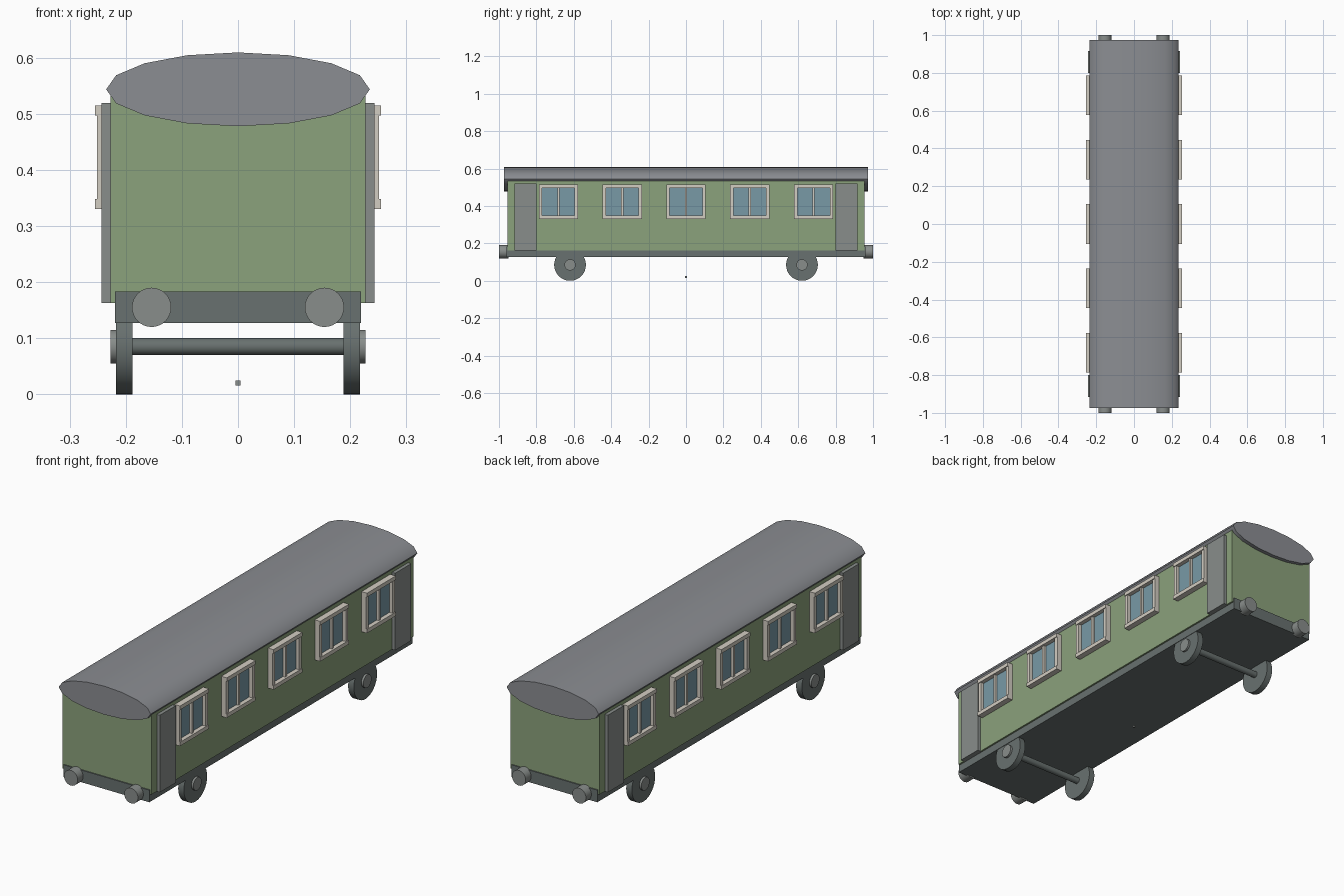
import bpy, math

if "Cube" in bpy.data.objects:
    bpy.data.objects.remove(bpy.data.objects["Cube"])


def mat(name, c):
    m = bpy.data.materials.new(name)
    m.diffuse_color = (*c, 1)
    m.use_nodes = True
    m.node_tree.nodes["Principled BSDF"].inputs["Base Color"].default_value = m.diffuse_color
    return m


green = mat("green_paint", (0.26, 0.36, 0.20))
roof_grey = mat("roof_grey", (0.26, 0.27, 0.29))
dark = mat("dark_metal", (0.14, 0.165, 0.16))
metal = mat("mid_metal", (0.25, 0.27, 0.26))
cream = mat("cream_trim", (0.65, 0.61, 0.54))
glass = mat("blue_glass", (0.19, 0.32, 0.38))


def box(name, x, y, z, m):
    """Box from (min, max) ranges per axis."""
    bpy.ops.mesh.primitive_cube_add(size=1, location=[(a + b) / 2 for a, b in (x, y, z)])
    o = bpy.context.object
    o.name = name
    o.scale = [abs(b - a) for a, b in (x, y, z)]
    bpy.ops.object.transform_apply(location=False, rotation=False, scale=True)
    o.data.materials.append(m)
    return o


def cyl(name, axis, r, a, b, c, m, sides=32, squash=1):
    """Cylinder along x or y from a to b; c holds the other two coordinates."""
    mid = (a + b) / 2
    loc = (mid, c[0], c[1]) if axis == 'x' else (c[0], mid, c[1])
    rot = (0, math.pi / 2, 0) if axis == 'x' else (math.pi / 2, 0, 0)
    bpy.ops.mesh.primitive_cylinder_add(vertices=sides, radius=r, depth=abs(b - a),
                                        location=loc, rotation=rot)
    o = bpy.context.object
    o.name = name
    bpy.ops.object.transform_apply(location=False, rotation=True, scale=False)
    o.scale.z = squash
    bpy.ops.object.transform_apply(location=False, rotation=False, scale=True)
    bpy.ops.object.shade_smooth_by_angle(angle=math.radians(50))
    o.data.materials.append(m)
    return o


# Body, chassis, 16-sided oval roof
box("carriage_body", (-.227, .227), (-.955, .955), (.163, .535), green)
box("chassis", (-.219, .219), (-.96, .96), (.127, .183), dark)
cyl("roof", 'y', .235, -.973, .973, (0, .5435), roof_grey, 16, .28)
# Small block under the floor
box("underfloor_block", (-.0045, .0045), (-.0045, .0045), (.016, .025), metal)

# Buffers
for e in (-1, 1):
    for s in (-1, 1):
        cyl("buffer", 'y', .035, e * .95, e * 1.0, (s * .154, .155), metal)

# Wheelsets
for y in (-.62, .62):
    cyl("axle", 'x', .015, -.2, .2, (y, .085), dark)
    for s in (-1, 1):
        cyl("wheel", 'x', .085, s * .188, s * .217, (y, .085), dark)
        cyl("wheel_hub", 'x', .03, s * .2, s * .227, (y, .085), metal)

for s in (-1, 1):
    # Doors at both ends
    for e in (-1, 1):
        box("door", (s * .215, s * .243), (e * .80, e * .917), (.163, .519), metal)
    # Windows: pane, rails, stiles, mullion
    for i in range(-2, 3):
        y = i * .341
        lo, hi = y - .105, y + .105
        box("window_pane", (s * .22, s * .235), (lo + .01, hi - .01), (.34, .506), glass)
        for z in (.33, .497):
            box("window_rail", (s * .22, s * .255), (lo, hi), (z, z + .018), cream)
        for a in (lo, hi - .018):
            box("window_stile", (s * .22, s * .251), (a, a + .018), (.34, .506), cream)
        box("window_mullion", (s * .22, s * .246), (y - .006, y + .006), (.34, .506), cream)
